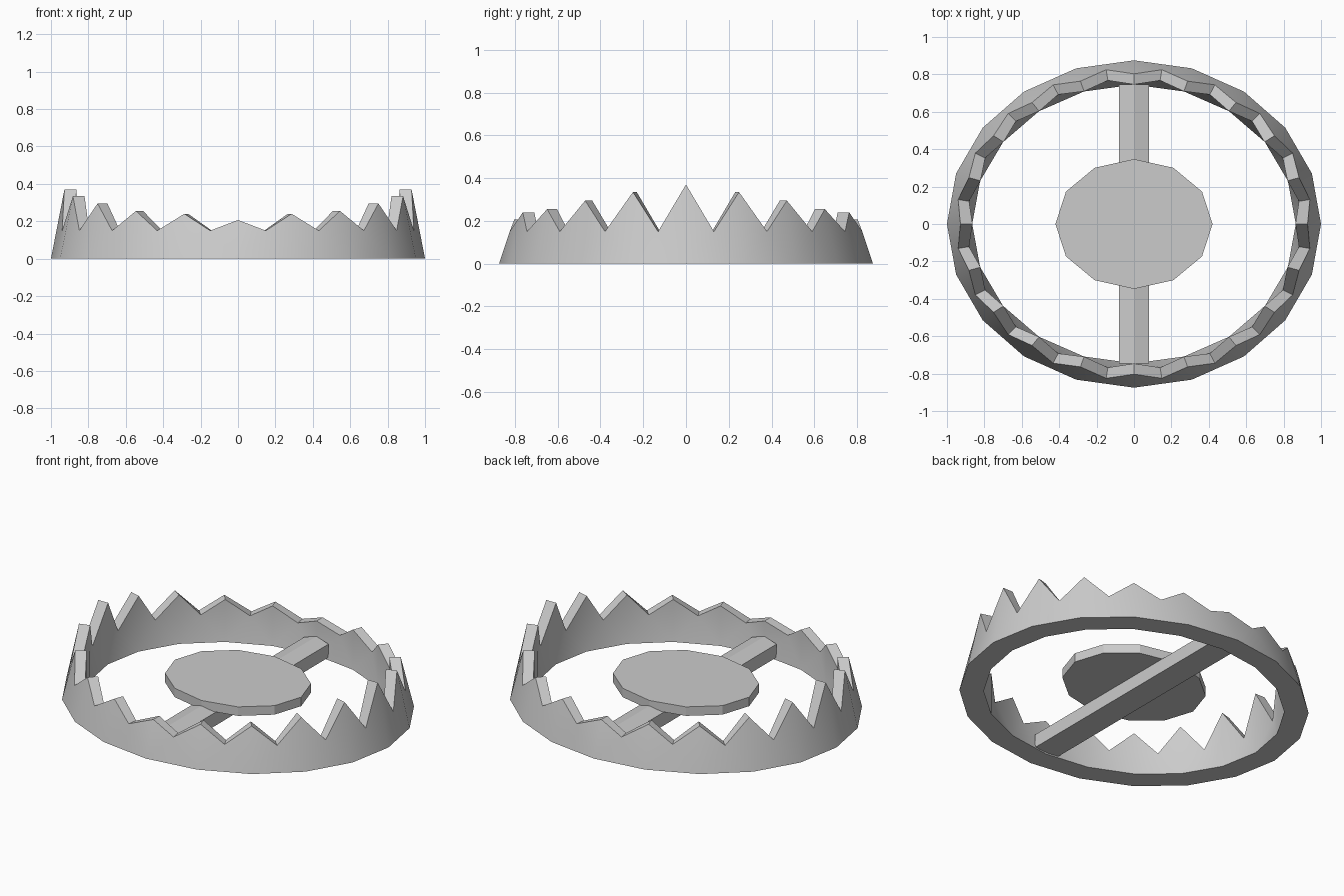
import bpy, bmesh
from math import sin, cos, pi

if "Cube" in bpy.data.objects:
    bpy.data.objects.remove(bpy.data.objects["Cube"])

N = 20
TIPS = [0.37, 0.335, 0.295, 0.255, 0.24, 0.207]  # tooth heights, side to front
VALLEY = 0.15


def finish(bm, name, smooth=False):
    bmesh.ops.recalc_face_normals(bm, faces=bm.faces)
    me = bpy.data.meshes.new(name)
    bm.to_mesh(me)
    bm.free()
    ob = bpy.data.objects.new(name, me)
    bpy.context.collection.objects.link(ob)
    if smooth:
        bpy.context.view_layer.objects.active = ob
        ob.select_set(True)
        bpy.ops.object.shade_smooth_by_angle(angle=pi / 6)
        ob.select_set(False)
    return ob


def ellipse(bm, a, b, n, z, offset=0.0):
    pts = [2 * pi * (i + offset) / n for i in range(n)]
    return [bm.verts.new((a * cos(t), b * sin(t), z(i) if callable(z) else z))
            for i, t in enumerate(pts)]


def prism(name, lower, upper):
    bm = bmesh.new()
    lo = [bm.verts.new(p) for p in lower]
    hi = [bm.verts.new(p) for p in upper]
    bm.faces.new(lo)
    bm.faces.new(hi)
    for i in range(len(lo)):
        j = (i + 1) % len(lo)
        bm.faces.new((lo[i], lo[j], hi[j], hi[i]))
    return finish(bm, name)


def tip_height(i):
    k = i % 10
    return TIPS[min(k, 10 - k)]


# Toothed oval jaw: outer and inner walls, each with base, tips and valleys
bm = bmesh.new()
walls = []
for base, tip, valley in (((1.0, 0.875), (0.928, 0.803), (0.952, 0.835)),
                          ((0.865, 0.745), (0.863, 0.746), (0.893, 0.777))):
    B = ellipse(bm, *base, N, 0)
    T = ellipse(bm, *tip, N, tip_height)
    V = ellipse(bm, *valley, N, VALLEY, 0.5)
    for i in range(N):
        j = (i + 1) % N
        bm.faces.new((B[i], B[j], V[i]))
        bm.faces.new((B[i], V[i], T[i]))
        bm.faces.new((B[j], T[j], V[i]))
    walls.append((B, T, V))
(Bo, To, Vo), (Bi, Ti, Vi) = walls
for i in range(N):
    j = (i + 1) % N
    bm.faces.new((Bo[i], Bi[i], Bi[j], Bo[j]))
    bm.faces.new((To[i], Vo[i], Vi[i], Ti[i]))
    bm.faces.new((Vo[i], To[j], Ti[j], Vi[i]))
finish(bm, "toothed_jaw", smooth=True)

# Twelve-sided trigger plate
ring = [(0.42 * cos(pi * i / 6), 0.347 * sin(pi * i / 6)) for i in range(12)]
prism("trigger_plate", [(x, y, 0.093) for x, y in ring], [(x, y, 0.147) for x, y in ring])

# Ridged cross bar under the plate
profile = [(-0.08, 0.01), (0.08, 0.01), (0.08, 0.09), (0, 0.115), (-0.08, 0.09)]
prism("cross_bar", [(x, -0.745, z) for x, z in profile], [(x, 0.745, z) for x, z in profile])
